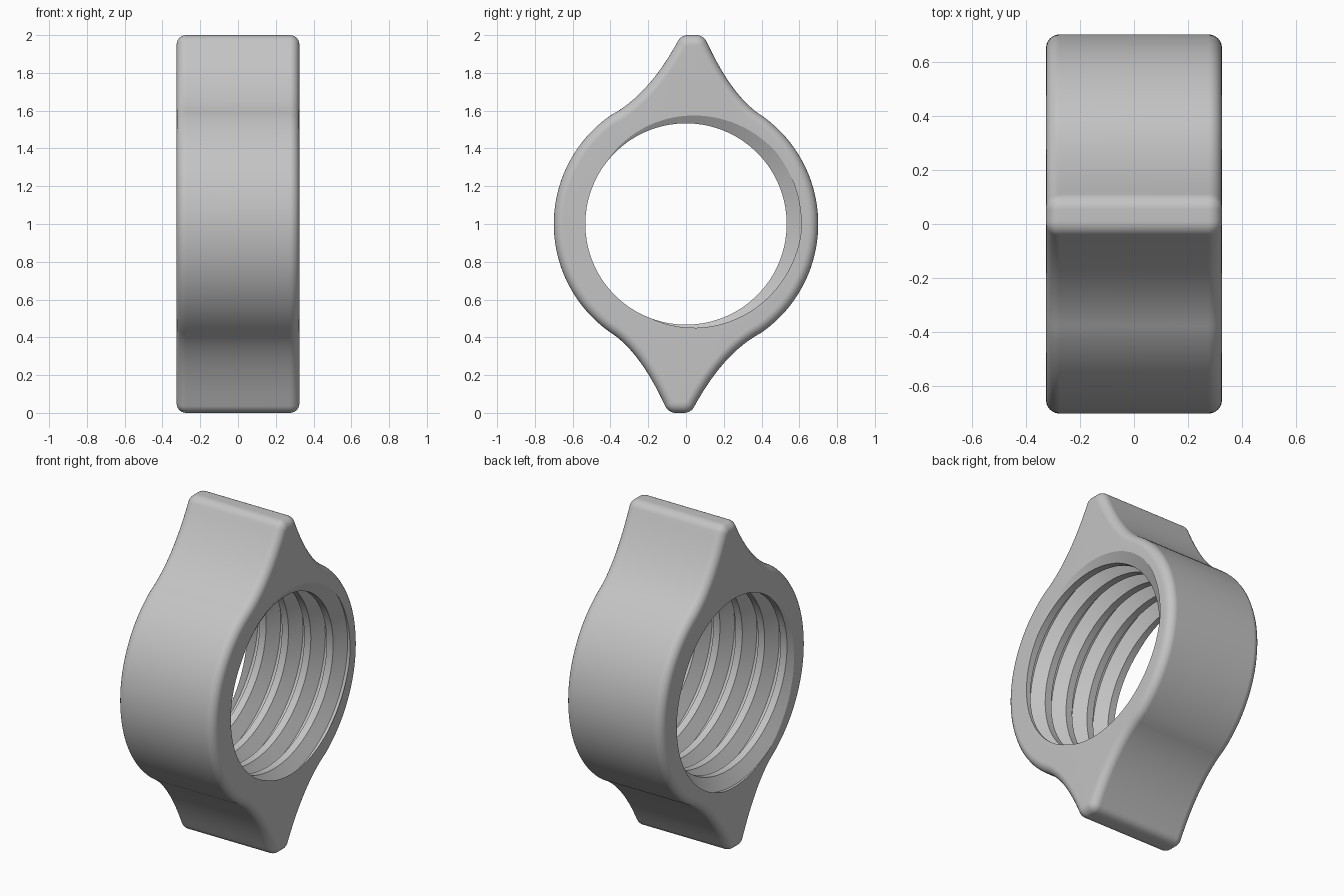
import bpy, bmesh
from math import sin, cos, pi, atan2, radians
from mathutils import Vector

cube = bpy.data.objects.get("Cube")
if cube:
    bpy.data.objects.remove(cube)

HALF = 0.325        # half width along x
FILLET = 0.05       # rounding of the outer rims
PITCH = 0.15        # thread pitch
CREST, ROOT = 0.533, 0.61
STEPS = 96          # thread segments per turn


def arc(cy, cz, r, a0, a1, n):
    return [Vector((cy + r * cos(a0 + (a1 - a0) * i / n),
                    cz + r * sin(a0 + (a1 - a0) * i / n))) for i in range(n + 1)]


def bezier(p, c, q, n=16):
    p, c, q = Vector(p), Vector(c), Vector(q)
    return [p * (1 - t) ** 2 + c * 2 * t * (1 - t) + q * t * t
            for t in (i / n for i in range(1, n))]


def outline():
    """Round ring with two swept wings, in (y, z) about the bore centre."""
    join = atan2(0.575, 0.40)
    tip = arc(0.055, 0.94, 0.06, radians(25), pi / 2, 6)
    tip += arc(0.01, 0.94, 0.06, pi / 2, radians(155), 6)
    half = arc(0, 0, 0.7, -join, join, 40)
    half += bezier(half[-1], (0.245, 0.672), tip[0])
    half += tip
    half += bezier(tip[-1], (-0.2, 0.68), (-0.40, 0.575))
    return half + [-p for p in half]


def inset(points, d):
    n = len(points)
    result = []
    for i, p in enumerate(points):
        t = (points[(i + 1) % n] - points[i - 1]).normalized()
        result.append(p + Vector((-t.y, t.x)) * d)
    return result


def add_outer_shell(bm):
    """Outline swept along x with rounded rims; returns the two end loops."""
    side = [(HALF - FILLET * (1 - sin(a)), FILLET * (1 - cos(a)))
            for a in (pi / 2 * i / 6 for i in range(7))]
    sections = [(-x, d) for x, d in reversed(side)] + side
    base = outline()
    rings = [[bm.verts.new((x, p.x, p.y + 1)) for p in inset(base, d)]
             for x, d in sections]
    n = len(base)
    for a, b in zip(rings, rings[1:]):
        for i in range(n):
            j = (i + 1) % n
            bm.faces.new((a[i], a[j], b[j], b[i]))
    return [[bm.edges.get((r[i], r[i - 1])) for i in range(n)]
            for r in (rings[0], rings[-1])]


def add_thread(bm):
    """Helical bore with a trapezoid thread, trimmed flat at both ends."""
    profile = [(-0.053, CREST), (-0.0095, ROOT), (0.0095, ROOT), (0.053, CREST)]
    count = STEPS * 7
    rows = []
    for k in range(count + 1):
        a = 2 * pi * k / STEPS + radians(17)
        x = HALF + PITCH * (k / STEPS - 6)
        rows.append([bm.verts.new((x + dx, r * cos(a), 1 + r * sin(a)))
                     for dx, r in profile])
    faces = []
    for k in range(count):
        for i in range(3):
            faces.append(bm.faces.new((rows[k][i], rows[k + 1][i],
                                       rows[k + 1][i + 1], rows[k][i + 1])))
        m = k + STEPS
        if m < count:       # crest joins this turn to the next
            faces.append(bm.faces.new((rows[k][3], rows[k + 1][3],
                                       rows[m + 1][0], rows[m][0])))
    for s in (-1, 1):
        faces = [f for f in bm.faces]
        geom = faces + bm.edges[:] + bm.verts[:]
        bmesh.ops.bisect_plane(bm, geom=geom, dist=1e-5, plane_co=(s * HALF, 0, 0),
                               plane_no=(s, 0, 0), clear_outer=True)
    bmesh.ops.remove_doubles(bm, verts=bm.verts[:], dist=1e-5)


bm = bmesh.new()
add_thread(bm)
mouths = [[e for e in bm.edges if e.is_boundary and
           all(abs(v.co.x - s * HALF) < 1e-3 for v in e.verts)] for s in (-1, 1)]
rims = add_outer_shell(bm)

# flat end faces between the outer rim and the thread mouth
for s, rim, mouth in zip((-1, 1), rims, mouths):
    bmesh.ops.triangle_fill(bm, edges=rim + mouth, use_beauty=True, normal=(s, 0, 0))
bmesh.ops.recalc_face_normals(bm, faces=bm.faces[:])

mesh = bpy.data.meshes.new("wing_nut")
bm.to_mesh(mesh)
bm.free()
nut = bpy.data.objects.new("wing_nut", mesh)
bpy.context.collection.objects.link(nut)

grey = bpy.data.materials.new("plain grey")
grey.use_nodes = True
colour = (0.55, 0.55, 0.55, 1)
grey.diffuse_color = colour
grey.node_tree.nodes["Principled BSDF"].inputs["Base Color"].default_value = colour
mesh.materials.append(grey)

bpy.context.view_layer.objects.active = nut
nut.select_set(True)
bpy.ops.object.shade_smooth_by_angle(angle=radians(28))
weighted = nut.modifiers.new("flat_ends", 'WEIGHTED_NORMAL')
weighted.keep_sharp = True
